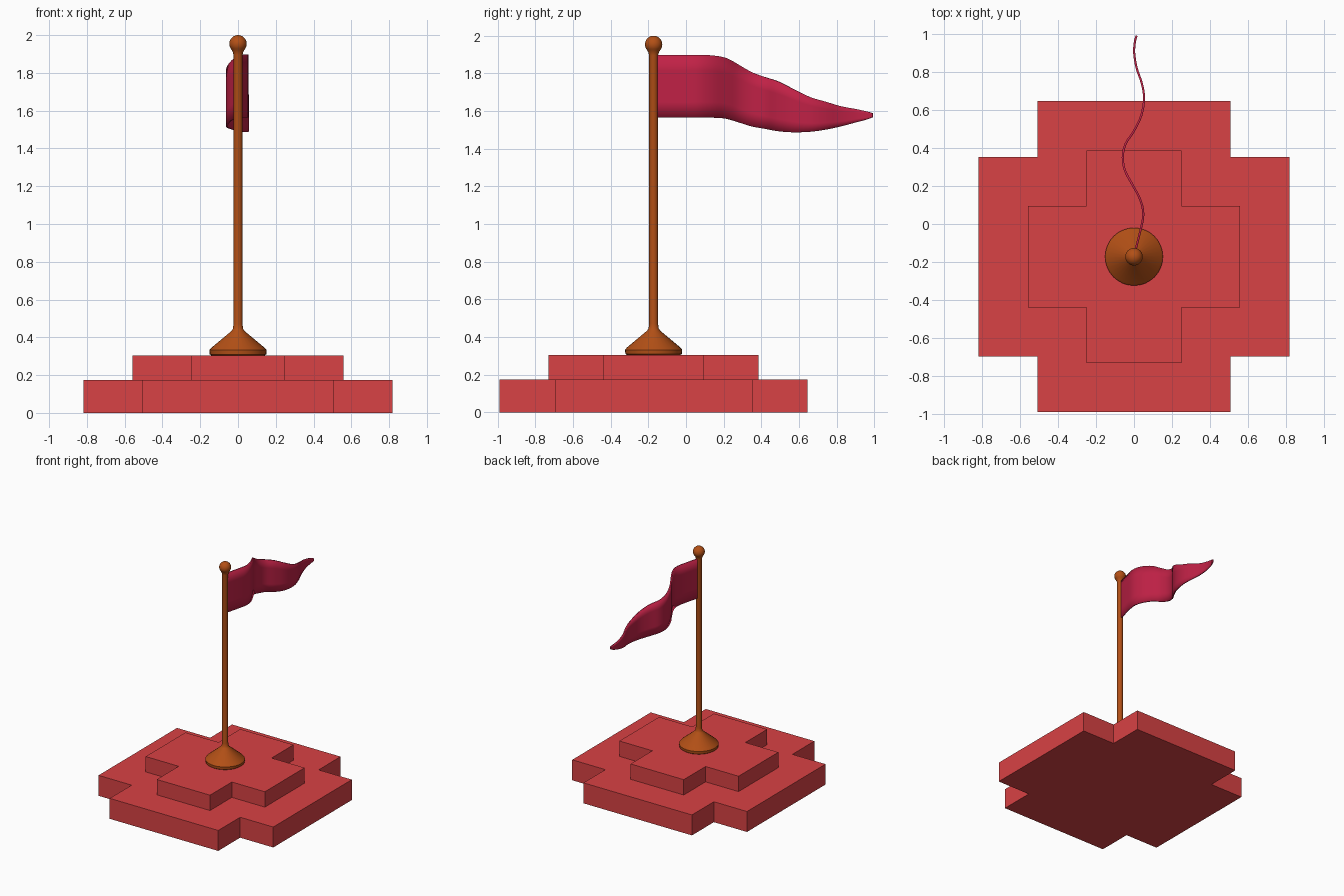
import bpy, bmesh, math
from mathutils import Vector

if "Cube" in bpy.data.objects:
    bpy.data.objects.remove(bpy.data.objects["Cube"])

CY = -0.172  # y of the pole and base centre


def material(name, rgb):
    m = bpy.data.materials.new(name)
    m.diffuse_color = (*rgb, 1)
    m.use_nodes = True
    m.node_tree.nodes["Principled BSDF"].inputs["Base Color"].default_value = m.diffuse_color
    return m


RED = material("base red", (0.69, 0.054, 0.058))
BROWN = material("pole brown", (0.45, 0.08, 0.008))
CRIMSON = material("flag crimson", (0.52, 0.015, 0.06))


def finish(name, bm, mat, smooth=None):
    bmesh.ops.recalc_face_normals(bm, faces=bm.faces)
    me = bpy.data.meshes.new(name)
    bm.to_mesh(me)
    bm.free()
    me.materials.append(mat)
    ob = bpy.data.objects.new(name, me)
    bpy.context.collection.objects.link(ob)
    if smooth:
        bpy.ops.object.select_all(action='DESELECT')
        ob.select_set(True)
        bpy.context.view_layer.objects.active = ob
        bpy.ops.object.shade_smooth_by_angle(angle=math.radians(smooth))
    return ob


def cross_tier(name, outer, nx, ny, z0, z1):
    """Extruded plus shape: outer reach, with notches starting at nx and ny."""
    pts = []
    for sx, sy in ((1, 1), (-1, 1), (-1, -1), (1, -1)):
        corner = [(outer, ny), (nx, ny), (nx, outer)]
        if sx * sy < 0:
            corner.reverse()
        pts += [(sx * x, CY + sy * y, z0) for x, y in corner]
    bm = bmesh.new()
    face = bm.faces.new([bm.verts.new(p) for p in pts])
    top = bmesh.ops.extrude_face_region(bm, geom=[face], use_keep_orig=True)
    verts = [g for g in top["geom"] if isinstance(g, bmesh.types.BMVert)]
    bmesh.ops.translate(bm, verts=verts, vec=(0, 0, z1 - z0))
    finish(name, bm, RED)


def lathe(name, profile, mat, steps=32):
    bm = bmesh.new()
    vs = [bm.verts.new((r, CY, z)) for r, z in profile]
    es = [bm.edges.new(p) for p in zip(vs, vs[1:])]
    bmesh.ops.spin(bm, geom=vs + es, cent=(0, CY, 0), axis=(0, 0, 1),
                   angle=math.tau, steps=steps)
    bmesh.ops.remove_doubles(bm, verts=bm.verts, dist=1e-5)
    finish(name, bm, mat, 35)


# Stepped base
cross_tier("lower_step", 0.818, 0.508, 0.525, 0, 0.173)
cross_tier("upper_step", 0.558, 0.249, 0.266, 0.173, 0.303)

# Pole with conical foot and ball finial
ball = [(0.046 * math.sin(a), 1.954 - 0.046 * math.cos(a))
        for a in (math.radians(d) for d in range(50, 180, 10))]
lathe("pole", [(0, 0.303), (0.14, 0.303), (0.15, 0.31), (0.152, 0.332),
               (0.142, 0.344), (0.034, 0.434), (0.027, 0.446), (0.0235, 0.47),
               (0.0235, 1.895), (0.028, 1.912)] + ball + [(0, 2.0)], BROWN)

# Waving pennant: columns of y, x, top z, bottom z
COLS = [(-0.165, 0.000, 1.898, 1.565), (-0.05, 0.030, 1.898, 1.565),
        (0.05, 0.049, 1.898, 1.565), (0.13, 0.032, 1.896, 1.565),
        (0.21, -0.010, 1.882, 1.560), (0.28, -0.047, 1.845, 1.540),
        (0.35, -0.059, 1.806, 1.518), (0.42, -0.045, 1.780, 1.506),
        (0.49, 0.000, 1.757, 1.493), (0.57, 0.038, 1.717, 1.487),
        (0.66, 0.053, 1.674, 1.490), (0.74, 0.041, 1.650, 1.501),
        (0.82, 0.014, 1.626, 1.518), (0.90, 0.001, 1.611, 1.539),
        (0.96, 0.005, 1.598, 1.555), (0.991, 0.014, 1.588, 1.567)]


def catmull(a, b, c, d, t):
    return 0.5 * (2 * b + (c - a) * t + (2 * a - 5 * b + 4 * c - d) * t ** 2
                  + (3 * b - a - 3 * c + d) * t ** 3)


pts = [Vector(c) for c in COLS]
pts = [pts[0]] + pts + [pts[-1]]
samples = [catmull(*pts[i:i + 4], k / 4) for i in range(len(pts) - 3) for k in range(4)]
samples.append(pts[-1])
bm = bmesh.new()
rows = []
for y, x, top, bottom in samples:
    rows.append([bm.verts.new((x, y, bottom + (top - bottom) * j / 4)) for j in range(5)])
for a, b in zip(rows, rows[1:]):
    for j in range(4):
        bm.faces.new((a[j], b[j], b[j + 1], a[j + 1]))
flag = finish("flag", bm, CRIMSON, 40)
solid = flag.modifiers.new("thickness", 'SOLIDIFY')
solid.thickness = 0.011
solid.offset = 0
